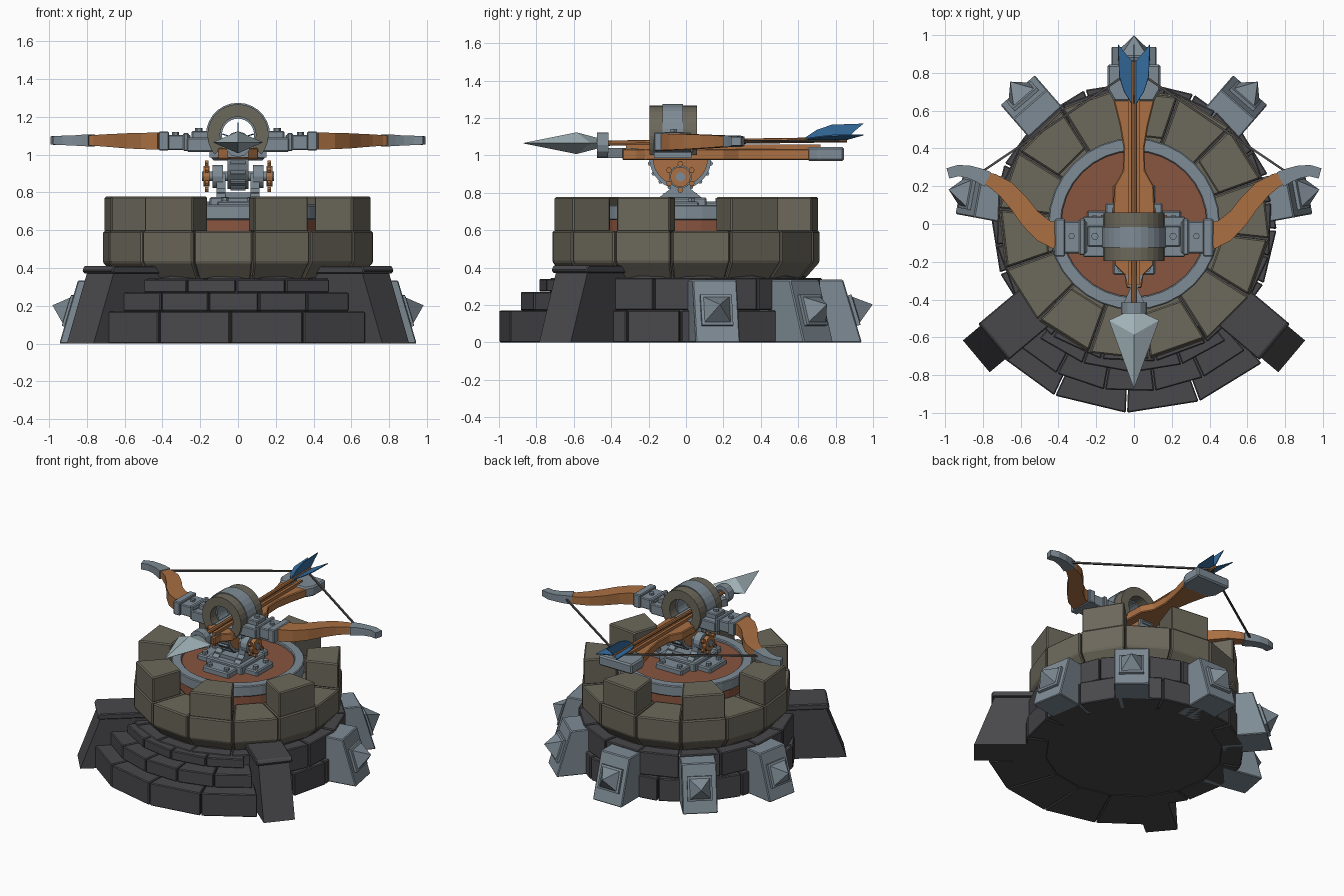
import bpy, bmesh
from math import sin, cos, radians, pi, hypot

if "Cube" in bpy.data.objects:
    bpy.data.objects.remove(bpy.data.objects["Cube"])

def material(name, rgb):
    m = bpy.data.materials.new(name)
    m.diffuse_color = (*rgb, 1)
    m.use_nodes = True
    m.node_tree.nodes["Principled BSDF"].inputs["Base Color"].default_value = m.diffuse_color
    return m

DARK = material("dark_stone", (.065, .065, .072))
TAN = material("warm_stone", (.15, .138, .105))
IRON = material("iron", (.21, .26, .30))
PALE = material("polished_iron", (.36, .45, .48))
WOOD = material("wood", (.40, .16, .055))
DECK = material("deck_wood", (.25, .09, .05))
BLUE = material("feather", (.035, .15, .34))
ROPE = material("rope", (.08, .075, .07))

def loft(name, parts, mat, closed=False, bevel=0):
    """Skin each part (a list of equal-length point loops) into one object."""
    bm = bmesh.new()
    for loops in parts:
        rows = [[bm.verts.new(p) for p in loop] for loop in loops]
        n = len(rows[0])
        for a, b in zip(rows, rows[1:] + rows[:1]) if closed else zip(rows, rows[1:]):
            for i in range(n):
                j = (i + 1) % n
                bm.faces.new((a[i], a[j], b[j], b[i]))
        if not closed:
            bm.faces.new(rows[0])
            bm.faces.new(rows[-1])
    bmesh.ops.recalc_face_normals(bm, faces=bm.faces)
    me = bpy.data.meshes.new(name)
    bm.to_mesh(me)
    bm.free()
    me.materials.append(mat)
    ob = bpy.data.objects.new(name, me)
    bpy.context.collection.objects.link(ob)
    if bevel:
        mod = ob.modifiers.new("bevel", 'BEVEL')
        mod.width, mod.segments, mod.limit_method = bevel, 1, 'ANGLE'
    return ob

def polar(r, deg, z, side=0):
    a = radians(deg)
    return (r*cos(a) - side*sin(a), r*sin(a) + side*cos(a), z)

def sectors(profile, spans, gap=.35):
    """Blocks: an (r, z) profile swept straight between two angles."""
    return [[[polar(r, a, z) for r, z in profile] for a in (s + gap, e - gap)] for s, e in spans]

def place(axis, u, v, w):
    return {'X': (w, u, v), 'Y': (u, w, v), 'Z': (u, v, w)}[axis]

def prism(pts, axis, lo, hi):
    return [[place(axis, u, v, w) for u, v in pts] for w in (lo, hi)]

def box(x0, x1, y0, y1, z0, z1):
    return prism([(x0, y0), (x1, y0), (x1, y1), (x0, y1)], 'Z', z0, z1)

def disc(axis, c, r, lo, hi, n=16):
    return prism([(c[0] + r*cos(2*pi*i/n), c[1] + r*sin(2*pi*i/n)) for i in range(n)], axis, lo, hi)

def hoop(axis, c, ri, ro, lo, hi, a0=0, a1=360, n=24):
    full = a1 - a0 == 360
    angs = [radians(a0 + (a1 - a0)*i/n) for i in range(n if full else n + 1)]
    return [[place(axis, c[0] + r*cos(a), c[1] + r*sin(a), w)
             for r, w in ((ri, lo), (ro, lo), (ro, hi), (ri, hi))] for a in angs]

def ribbon(path, s=1):
    """Rectangular section along a flat (x, y, half width, half height, z) path."""
    out = []
    for i, (x, y, w, h, z) in enumerate(path):
        p, q = path[max(i - 1, 0)], path[min(i + 1, len(path) - 1)]
        d = hypot(q[0] - p[0], q[1] - p[1])
        nx, ny = -(q[1] - p[1])/d*w, (q[0] - p[0])/d*w
        out.append([(s*(x + k*nx), y + k*ny, z + m*h) for k, m in ((1, 1), (1, -1), (-1, -1), (-1, 1))])
    return out

def rect(r0, r1, z0, z1):
    return [(r0, z0), (r1, z0), (r1, z1), (r0, z1)]

# Dark foundation: core, two staggered block courses, three front steps
loft("foundation_core", [disc('Z', (0, 0), .64, .004, .36, 32)], DARK)
step = 22.5
for i, (r, z0, z1) in enumerate(((.755, 0, .17), (.735, .172, .345))):
    o = -92.3 + i*step/2
    loft(f"foundation_course_{i+1}",
         sectors(rect(.6, r, z0, z1), [(o + k*step, o + (k + 1)*step) for k in range(16)]), DARK, bevel=.006)
for i, (r, z0, z1, half, n) in enumerate(((1.0, 0, .17, 45, 4), (.89, .171, .27, 43, 5), (.785, .271, .34, 39, 4))):
    w = 2*half/n
    loft(f"front_step_{i+1}",
         sectors(rect(.6, r, z0, z1), [(-92.3 + .8*i - half + k*w, -92.3 + .8*i - half + (k + 1)*w)
                                       for k in range(n)], .2), DARK, bevel=.006)

# Dark front buttresses with caps
def radial(profile, deg, w):
    return [[polar(r, deg, z, s*w/2) for r, z in profile] for s in (-1, 1)]

fronts = (-40, -140)
loft("front_buttresses", [radial([(.6, 0), (1.09, 0), (.95, .375), (.6, .375)], a, .22) for a in fronts], DARK)
loft("buttress_caps", [radial([(.58, .37), (.96, .37), (.975, .385), (.96, .412), (.58, .412)], a, .25)
                       for a in fronts], DARK, bevel=.006)

# Iron wall braces with square spikes
braces = (10.5, 49, 90, 131, 169.5)
loft("iron_braces", [radial([(.6, 0), (.94, 0), (.84, .335), (.6, .335)], a, .24) for a in braces], IRON, bevel=.006)
def spike(deg):
    loops = []
    for half, h in ((.085, -.01), (.085, .018), (.07, .022), (.001, .112)):
        loops.append([polar(.89 + .957*h - .29*v*half, deg, .17 + .29*h + .957*v*half, u*half)
                      for u, v in ((-1, -1), (1, -1), (1, 1), (-1, 1))])
    return loops
loft("brace_spikes", [spike(a) for a in braces], IRON)

# Parapet: 14 blocks with a chamfered foot, 7 merlons
seg = 360/14
starts = [-6.4 + seg*k for k in range(14)]
loft("parapet_ring", sectors([(.44, .34), (.64, .34), (.72, .43), (.72, .595), (.44, .595)],
                             [(a, a + seg) for a in starts]), TAN, bevel=.008)
loft("merlons", sectors(rect(.475, .71, .59, .778), [(a, a + seg) for a in starts[1::2]], .5), TAN, bevel=.008)

# Turntable deck
loft("turntable_deck", [disc('Z', (0, 0), .425, .5, .66, 32), disc('Z', (0, 0), .40, .65, .715, 32)], DECK)
loft("turntable_rim", [hoop('Z', (0, 0), .385, .455, .655, .735, n=32)], IRON, closed=True, bevel=.006)

# Mounting cross with bolts, pedestal brackets
loft("mounting_cross", [box(-.25, .25, -.13, .07, .70, .752), box(-.11, .11, -.27, .21, .70, .754),
                        box(-.15, .15, -.17, .11, .70, .775)], IRON, bevel=.008)
loft("mounting_bolts", [disc('Z', (x, y), .02, .74, .772, 6) for x, y in
                        ((.21, -.09), (.21, .03), (-.21, -.09), (-.21, .03),
                         (.07, -.235), (-.07, -.235), (.07, .175), (-.07, .175))], IRON)
yoke = [(-.15, .77), (.09, .77), (.025, .82), (.02, .90), (-.08, .90), (-.085, .82)]
loft("pedestal_yoke", [prism(yoke, 'X', s*.065, s*.115) for s in (-1, 1)]
     + [box(-.115, .115, -.12, .06, .765, .80)], IRON)

# Elevation sector, axle and hand wheels
cy, cz, ax = -.03, .985, .885
half = [(cy + .15*cos(pi + pi*i/16), cz + .15*sin(pi + pi*i/16)) for i in range(17)]
loft("elevation_sector", [prism(half, 'X', -.045, .045)], WOOD)
loft("elevation_rim", [hoop('X', (cy, cz), .145, .166, -.055, .055, 180, 360, 16)], IRON)
loft("elevation_teeth", [disc('X', (cy + .165*cos(radians(a)), cz + .165*sin(radians(a))), .012, -.04, .04, 6)
                         for a in range(190, 360, 20)], IRON)
loft("axle", [disc('X', (cy, ax), .025, -.19, .19, 12)]
     + [disc('X', (cy, ax), .062, s*.08, s*.135, 14) for s in (-1, 1)], IRON)
loft("hand_wheels", [disc('X', (cy, ax), .055, s*.15, s*.182, 14) for s in (-1, 1)]
     + [disc('X', (cy + .07*cos(a*pi/3 + pi/6), ax + .07*sin(a*pi/3 + pi/6)), .016, s*.157, s*.175, 6)
        for s in (-1, 1) for a in range(6)], WOOD)

# Stock, rails and iron butt
stock = ((-.34, .04), (-.27, .05), (-.215, .105), (.07, .11), (.2, .105), (.28, .06),
         (.40, .055), (.52, .075), (.66, .11))
loft("stock", [[[(-w, y, .975), (w, y, .975), (w, y, 1.035), (-w, y, 1.035)] for y, w in stock]], WOOD, bevel=.006)
loft("arrow_rails", [box(s*.012, s*.032, -.32, .72, 1.03, 1.058) for s in (-1, 1)], WOOD)
butt = [(-.105, .65), (.105, .65), (.14, .71), (.14, .845), (-.14, .845), (-.14, .71)]
loft("stock_butt", [prism(butt, 'Z', .97, 1.045)], IRON, bevel=.01)

# Front cradle and collar around the bolt
fork = [(-.05, -.27), (-.02, -.34), (-.055, -.42), (.055, -.42), (.02, -.34), (.05, -.27)]
loft("front_cradle", [prism(fork, 'Z', .985, 1.04)], IRON)
loft("bolt_collar", [hoop('Y', (0, 1.055), .038, .068, -.475, -.415, n=12)], IRON, closed=True)

# Centre arch
loft("centre_arch", [hoop('Y', (0, 1.105), .095, .162, -.195, .06, -40, 220, 20)], TAN)
loft("arch_band", [hoop('Y', (0, 1.105), .085, .169, -.125, -.015, -40, 220, 20)], IRON)

# Cross arms with clamps and bolts
arms, nuts = [], []
for s in (-1, 1):
    arms += [box(s*.10, s*.27, -.175, .04, 1.015, 1.09), box(s*.25, s*.38, -.155, .015, 1.025, 1.105),
             box(s*.15, s*.245, -.12, -.01, 1.05, 1.125), box(s*.365, s*.42, -.172, .028, 1.022, 1.122),
             box(s*.26, s*.29, -.165, .028, 1.018, 1.115)]
    nuts += [disc('Z', (s*.207, -.065), .02, 1.12, 1.142, 6), disc('Z', (s*.33, -.065), .018, 1.10, 1.12, 6)]
loft("cross_arms", arms, IRON, bevel=.006)
loft("arm_bolts", nuts, IRON)
loft("arm_saddle", [box(-.15, .15, -.17, .03, .985, 1.04)], IRON)

# Bow limbs, iron tips and string
limb = [(.40, -.065, .072, .045, 1.072), (.48, -.035, .062, .043, 1.072), (.55, .03, .055, .040, 1.073),
        (.61, .11, .052, .036, 1.074), (.68, .185, .048, .032, 1.075), (.75, .23, .038, .028, 1.075),
        (.82, .255, .028, .024, 1.075)]
tip = [(.775, .237, .042, .031, 1.075), (.82, .258, .038, .030, 1.075), (.87, .275, .034, .026, 1.075),
       (.93, .283, .030, .025, 1.075), (.985, .268, .028, .022, 1.075)]
for s, side in ((1, "right"), (-1, "left")):
    loft(f"bow_limb_{side}", [ribbon(limb, s)], WOOD)
    loft(f"bow_tip_{side}", [ribbon(tip, s)], IRON)
loft("bow_string", [ribbon([(.80, .28, .006, .006, 1.075), (0, .82, .006, .006, 1.08)], s) for s in (1, -1)], ROPE)

# Bolt: shaft, head, three feathers
def ngon(y, r, z, n=8):
    return [(r*cos(2*pi*i/n), y, z + r*sin(2*pi*i/n)) for i in range(n)]
loft("bolt_shaft", [[ngon(-.5, .014, 1.064), ngon(.86, .014, 1.084)]], WOOD)
def diamond(ys, yt, w, h, z=1.065):
    return [(w, ys, z), (0, yt, z + h), (-w, ys, z), (0, yt, z - h)]
loft("bolt_head", [[diamond(-.87, -.87, .001, .001), diamond(-.51, -.585, .133, .058),
                    diamond(-.46, -.46, .025, .025)]], PALE)
fin = [(.63, .008), (.70, .055), (.78, .082), (.95, .088), (.91, .055), (.86, .008)]
def feather(deg):
    c, q = cos(radians(deg)), sin(radians(deg))
    return [[(r*c - t*q, y, 1.082 + r*q + t*c) for y, r in fin] for t in (-.003, .003)]
loft("bolt_feathers", [feather(a) for a in (90, 18, 162)], BLUE)
